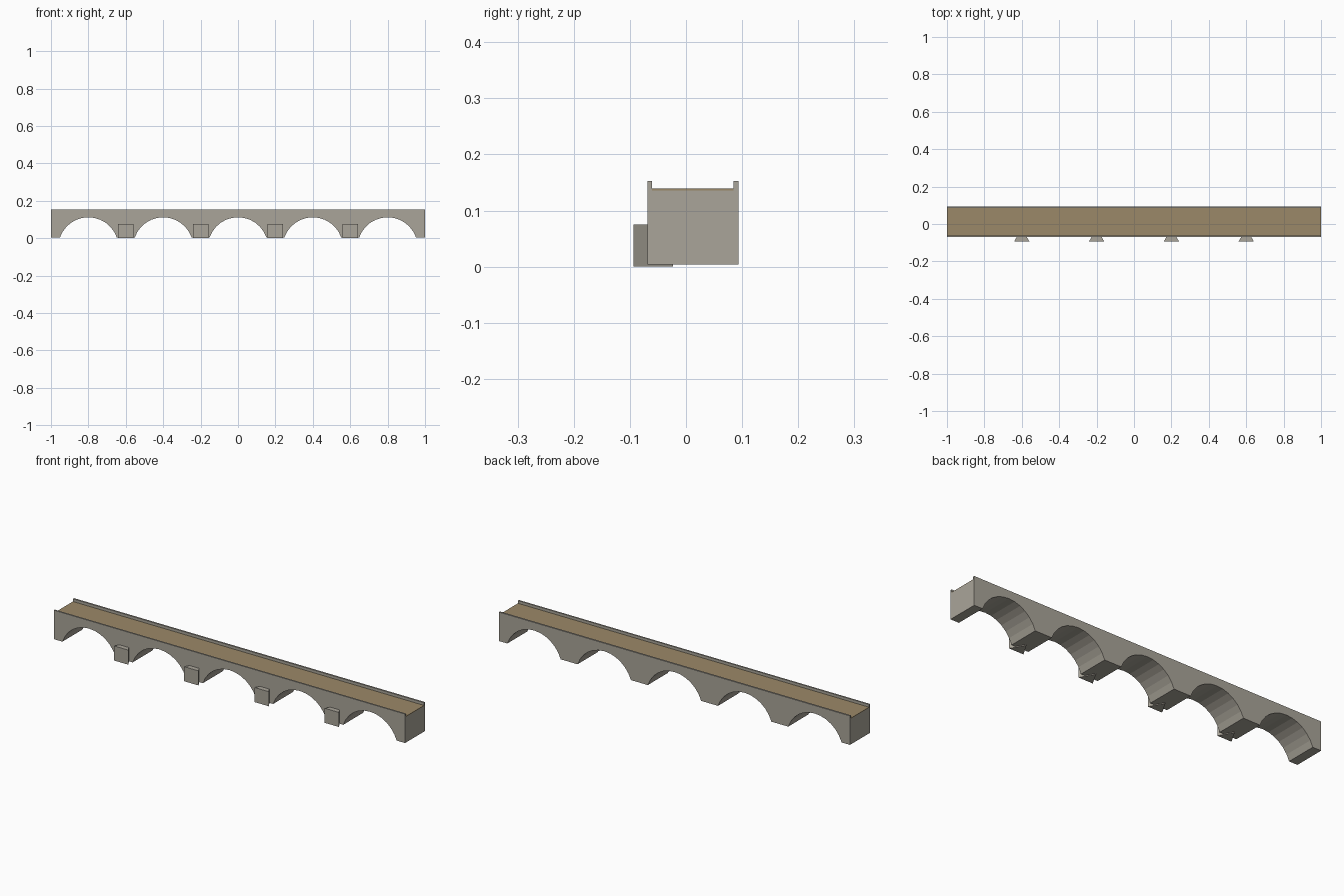
import bpy, bmesh, math

if "Cube" in bpy.data.objects:
    bpy.data.objects.remove(bpy.data.objects["Cube"])

FRONT, BACK = -0.069, 0.094       # masonry faces
IN_F, IN_B = -0.061, 0.085        # inner parapet faces
BASE, ROAD, TOP = 0.004, 0.139, 0.153
RADIUS, ARC_Z, SEGS = 0.161, -0.049, 12


def material(name, rgb):
    m = bpy.data.materials.new(name)
    m.diffuse_color = (*rgb, 1)
    m.use_nodes = True
    m.node_tree.nodes["Principled BSDF"].inputs["Base Color"].default_value = m.diffuse_color
    return m


def prism(name, outline, offset, mat=None):
    """Extrude a closed 3D outline along an offset vector."""
    bm = bmesh.new()
    face = bm.faces.new([bm.verts.new(p) for p in outline])
    ext = bmesh.ops.extrude_face_region(bm, geom=[face])
    moved = [g for g in ext["geom"] if isinstance(g, bmesh.types.BMVert)]
    bmesh.ops.translate(bm, verts=moved, vec=offset)
    if face.is_valid and not any(len(e.link_faces) == 2 for e in face.edges):
        bmesh.ops.delete(bm, geom=[face], context="FACES_ONLY")
    bmesh.ops.recalc_face_normals(bm, faces=bm.faces)
    me = bpy.data.meshes.new(name)
    bm.to_mesh(me)
    bm.free()
    ob = bpy.data.objects.new(name, me)
    bpy.context.collection.objects.link(ob)
    if mat:
        me.materials.append(mat)
    return ob


stone = material("stone", (0.40, 0.375, 0.32))
earth = material("road_surface", (0.33, 0.25, 0.14))

# Masonry side profile with five segmental arches
profile = [(1, TOP), (-1, TOP), (-1, BASE)]
half = math.acos((BASE - ARC_Z) / RADIUS)
for k in range(5):
    cx = -0.8 + 0.4 * k
    for i in range(SEGS + 1):
        a = -half + 2 * half * i / SEGS
        profile.append((cx + RADIUS * math.sin(a), ARC_Z + RADIUS * math.cos(a)))
profile.append((1, BASE))
body = prism("arched_masonry", [(x, FRONT, z) for x, z in profile],
             (0, BACK - FRONT, 0), stone)

# Channel between the parapets
cutter = prism("channel_cutter", [(-1.1, IN_F, ROAD - 0.003), (-1.1, IN_B, ROAD - 0.003),
                                  (-1.1, IN_B, 0.3), (-1.1, IN_F, 0.3)], (2.2, 0, 0))
cutter.hide_render = True
cut = body.modifiers.new("channel", "BOOLEAN")
cut.operation = "DIFFERENCE"
cut.solver = "EXACT"
cut.object = cutter
bpy.context.view_layer.objects.active = body
bpy.ops.object.modifier_apply(modifier=cut.name)
bpy.data.objects.remove(cutter)

# Road surface laid in the channel
z0 = ROAD - 0.003
prism("road", [(-1, IN_F, z0), (-1, IN_B, z0), (-1, IN_B, ROAD), (-1, IN_F, ROAD)],
      (2, 0, 0), earth)

# Triangular pier buttresses, point set into the masonry
for k in range(4):
    cx = -0.6 + 0.4 * k
    prism(f"pier_buttress_{k + 1}",
          [(cx - 0.041, -0.094, 0), (cx + 0.041, -0.094, 0), (cx, -0.023, 0)],
          (0, 0, 0.075), stone)
